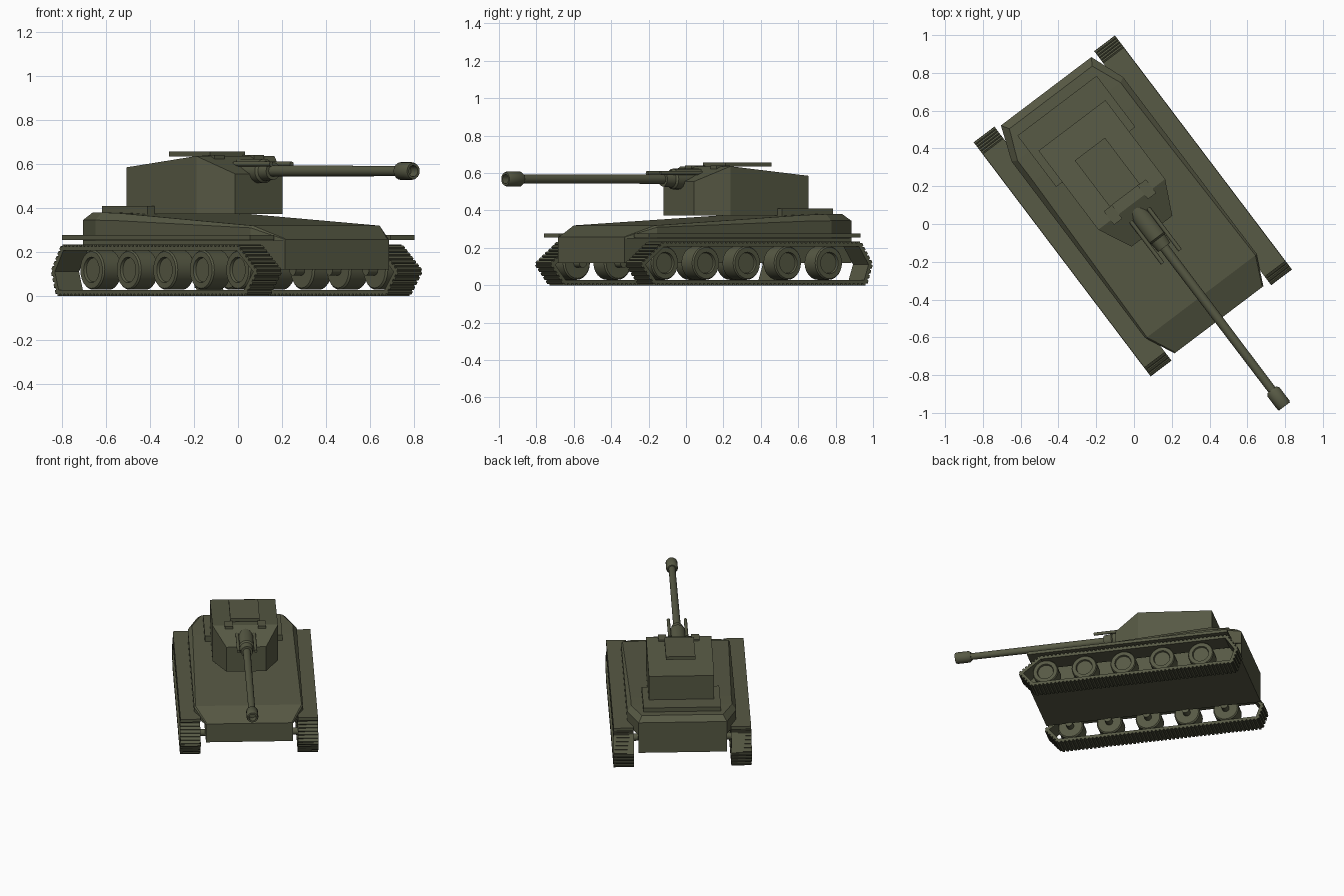
import bpy, bmesh, math
from mathutils import Matrix, Vector

if "Cube" in bpy.data.objects:
    bpy.data.objects.remove(bpy.data.objects["Cube"])

# The whole vehicle stands turned on the ground
PLACE = Matrix.Translation((0.042, 0.032, 0)) @ Matrix.Rotation(math.radians(37.1), 4, 'Z')

olive = bpy.data.materials.new("olive_green")
olive.use_nodes = True
olive.diffuse_color = (0.095, 0.1, 0.058, 1)
olive.node_tree.nodes["Principled BSDF"].inputs["Base Color"].default_value = (0.095, 0.1, 0.058, 1)


def finish(name, bm, smooth=False):
    bmesh.ops.remove_doubles(bm, verts=bm.verts, dist=0.0005)
    bmesh.ops.recalc_face_normals(bm, faces=bm.faces)
    mesh = bpy.data.meshes.new(name)
    bm.to_mesh(mesh)
    bm.free()
    mesh.materials.append(olive)
    if smooth:
        for p in mesh.polygons:
            p.use_smooth = True
        mesh.set_sharp_from_angle(angle=math.radians(35))
    ob = bpy.data.objects.new(name, mesh)
    bpy.context.collection.objects.link(ob)
    ob.matrix_world = PLACE
    return ob


def add_box(bm, centre, size, rot=Matrix()):
    m = Matrix.Translation(centre) @ rot @ Matrix.Diagonal((*size, 1))
    bmesh.ops.create_cube(bm, size=1, matrix=m)


def box(name, lo, hi):
    bm = bmesh.new()
    lo, hi = Vector(lo), Vector(hi)
    add_box(bm, (lo + hi) / 2, hi - lo)
    return finish(name, bm)


def loft(name, halves):
    """Mirrored shell through stacked half outlines, closed below and above."""
    bm = bmesh.new()
    rings = []
    for half in halves:
        left = [bm.verts.new(p) for p in half]
        right = [bm.verts.new((-x, y, z)) for x, y, z in half]
        rings.append((left, right))
    n = len(halves[0])
    for (la, ra), (lb, rb) in zip(rings, rings[1:]):
        a, b = la + ra[::-1], lb + rb[::-1]
        for i in range(2 * n):
            j = (i + 1) % (2 * n)
            bm.faces.new((a[i], a[j], b[j], b[i]))
    for left, right in (rings[0], rings[-1]):
        for i in range(n - 1):
            bm.faces.new((left[i], left[i + 1], right[i + 1], right[i]))
    bmesh.ops.dissolve_degenerate(bm, dist=0.0005, edges=bm.edges)
    return finish(name, bm)


def lathe(name, profile, place, segments=24):
    """Turn (distance, radius) points about an axis."""
    bm = bmesh.new()
    rings = []
    for t, r in profile:
        rings.append([bm.verts.new(place(t, r * math.cos(a), r * math.sin(a)))
                      for a in (math.tau * k / segments for k in range(segments))])
    for a, b in zip(rings, rings[1:]):
        for i in range(segments):
            j = (i + 1) % segments
            bm.faces.new((a[i], a[j], b[j], b[i]))
    bm.faces.new(rings[0])
    bm.faces.new(rings[-1])
    return finish(name, bm, True)


# Hull: narrow tub, overhanging sides, sloping deck with chamfered rim
ys = (-0.676, -0.515, 0.5, 0.655, 0.841)
wide = (0.295, 0.37, 0.37, 0.37, 0.30)
tub = (0.295, 0.295, 0.295, 0.295, 0.30)
rim = (0.257, 0.31, 0.343, 0.345, 0.345)
loft("hull", [
    [(x, y, 0.12) for x, y in zip(tub, ys)],
    [(x, y, 0.25) for x, y in zip(tub, ys)],
    [(x, y, 0.25) for x, y in zip(wide, ys)],
    list(zip(wide, ys, rim)),
    [(0.29, -0.67, 0.26), (0.36, -0.52, 0.32), (0.342, 0.5, 0.376),
     (0.342, 0.64, 0.38), (0.275, 0.80, 0.38)],
])
box("engine_deck", (-0.263, 0.405, 0.37), (0.263, 0.745, 0.41))

# Turret with a ridged roof
plan = [(0.135, -0.088), (0.222, 0.09), (0.222, 0.614)]
loft("turret", [
    [(x, y, 0.372) for x, y in plan],
    [(x, y, z) for (x, y), z in zip(plan, (0.555, 0.636, 0.585))],
])
box("roof_hatch", (-0.1, 0.15, 0.634), (0.1, 0.457, 0.657))

# Gun
GUN_Z = 0.568


def along_gun(dx, dz):
    return lambda t, a, b: (dx + a, -t, GUN_Z + dz + b)


lathe("mantlet", [(-0.06, 0.055), (0.13, 0.055), (0.14, 0.045), (0.195, 0.04)], along_gun(0, 0))
lathe("barrel", [(0.1, 0.026), (1.18, 0.023)], along_gun(0, 0))
lathe("muzzle_brake", [(1.14, 0.03), (1.155, 0.04), (1.24, 0.04), (1.251, 0.036),
                       (1.251, 0.025), (1.2, 0.025)], along_gun(0, 0))

for side, label in ((1, "left"), (-1, "right")):
    lathe(label + "_coaxial_gun", [(-0.02, 0.011), (0.258, 0.011)],
          along_gun(side * 0.058, 0.032), 12)
    xs = sorted((side * 0.085, side * 0.14))
    box(label + "_roof_sight", (xs[0], 0.06, 0.6), (xs[1], 0.15, 0.64))

# Running gear
outline = [Vector(p) for p in ((-0.705, 0.115), (-0.61, 0), (0.82, 0),
                               (0.86, 0.115), (0.78, 0.235), (-0.55, 0.235))]


def inset(points, d):
    """Move a convex counter-clockwise outline inward by d."""
    out = []
    for i, p in enumerate(points):
        a = (p - points[i - 1]).normalized()
        b = (points[(i + 1) % len(points)] - p).normalized()
        na, nb = Vector((-a.y, a.x)), Vector((-b.y, b.x))
        out.append(p + (na + nb) * d / (1 + na.dot(nb)))
    return out


def track(name, x0, x1):
    bm = bmesh.new()
    outer, inner = inset(outline, 0.009), inset(outline, 0.028)
    loops = [[bm.verts.new((x, p.x, p.y)) for p in pts]
             for x, pts in ((x0, outer), (x1, outer), (x1, inner), (x0, inner))]
    n = len(outline)
    for k in range(4):
        a, b = loops[k], loops[(k + 1) % 4]
        for i in range(n):
            j = (i + 1) % n
            bm.faces.new((a[i], a[j], b[j], b[i]))
    # Raised tread bars
    mid = inset(outline, 0.007)
    for i, p in enumerate(mid):
        q = mid[(i + 1) % n]
        d = q - p
        count = max(1, round(d.length / 0.028))
        rot = Matrix.Rotation(math.atan2(d.y, d.x), 4, 'X')
        for k in range(count):
            c = p + d * (k + 0.5) / count
            add_box(bm, ((x0 + x1) / 2, c.x, c.y), (abs(x1 - x0), 0.016, 0.014), rot)
    return finish(name, bm)


wheel = [(0.285, 0.025), (0.335, 0.025), (0.335, 0.082), (0.343, 0.09), (0.437, 0.09),
         (0.445, 0.084), (0.445, 0.058), (0.433, 0.054)]
for side, label in ((1, "left"), (-1, "right")):
    track(label + "_track", side * 0.331, side * 0.469)
    xs = sorted((side * 0.331, side * 0.467))
    box(label + "_fender", (xs[0], -0.64, 0.255), (xs[1], 0.778, 0.277))
    for k in range(5):
        y = -0.515 + 0.275 * k
        lathe(f"{label}_wheel_{k + 1}", wheel,
              lambda t, a, b, s=side, y=y: (s * t, y + a, 0.119 + b))
